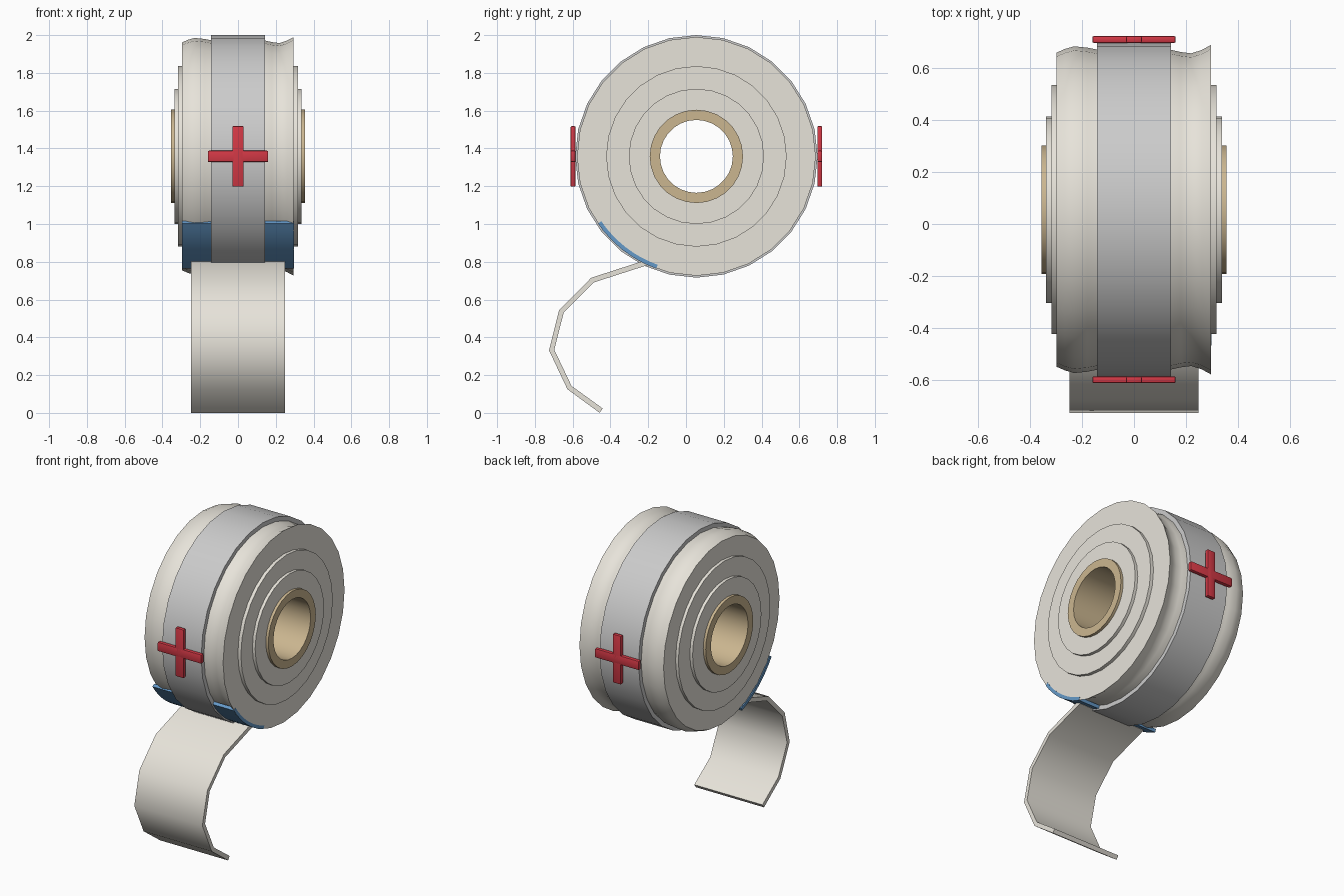
import bpy, bmesh, math

if "Cube" in bpy.data.objects:
    bpy.data.objects.remove(bpy.data.objects["Cube"])

CY, CZ = 0.055, 1.358          # axle of the roll (runs along x)
SIDES = 28


def material(name, rgb):
    m = bpy.data.materials.new(name)
    m.diffuse_color = (*rgb, 1)
    m.use_nodes = True
    m.node_tree.nodes["Principled BSDF"].inputs["Base Color"].default_value = m.diffuse_color
    return m


CREAM = material("cream_cloth", (0.80, 0.77, 0.70))
WHITE = material("white_wrap", (0.84, 0.83, 0.81))
TAN = material("cardboard", (0.60, 0.47, 0.28))
BLUE = material("blue_line", (0.13, 0.32, 0.58))
RED = material("red_mark", (0.65, 0.04, 0.06))


def finish(name, bm, mat, angle=35):
    bmesh.ops.recalc_face_normals(bm, faces=bm.faces)
    me = bpy.data.meshes.new(name)
    bm.to_mesh(me)
    bm.free()
    ob = bpy.data.objects.new(name, me)
    bpy.context.collection.objects.link(ob)
    me.materials.append(mat)
    bpy.ops.object.select_all(action='DESELECT')
    ob.select_set(True)
    bpy.context.view_layer.objects.active = ob
    bpy.ops.object.shade_smooth_by_angle(angle=math.radians(angle))
    return ob


def revolve(name, profile, mat):
    """Spin a closed (x, radius) profile around the axle."""
    bm = bmesh.new()
    rings = []
    for i in range(SIDES):
        a = 2 * math.pi * i / SIDES
        rings.append([bm.verts.new((x, CY + r * math.cos(a), CZ + r * math.sin(a)))
                      for x, r in profile])
    n = len(profile)
    for i in range(SIDES):
        a, b = rings[i], rings[(i + 1) % SIDES]
        for j in range(n):
            k = (j + 1) % n
            bm.faces.new((a[j], a[k], b[k], b[j]))
    return finish(name, bm, mat)


def tube(name, half, outer, inner, mat):
    return revolve(name, [(-half, inner), (-half, outer), (half, outer), (half, inner)], mat)


def strip(name, path, half, thick, mat):
    """Thick ribbon following a (y, z) centre line, extruded along x."""
    left, right = [], []
    last = len(path) - 1
    for i, (y, z) in enumerate(path):
        (y0, z0), (y1, z1) = path[max(i - 1, 0)], path[min(i + 1, last)]
        d = math.hypot(y1 - y0, z1 - z0)
        ny, nz = -(z1 - z0) / d * thick / 2, (y1 - y0) / d * thick / 2
        left.append((y + ny, z + nz))
        right.append((y - ny, z - nz))
    bm = bmesh.new()
    rows = [[bm.verts.new((x, y, z)) for x, (y, z) in
             ((-half, l), (half, l), (half, r), (-half, r))] for l, r in zip(left, right)]
    for a, b in zip(rows, rows[1:]):
        for j in range(4):
            k = (j + 1) % 4
            bm.faces.new((a[j], a[k], b[k], b[j]))
    bm.faces.new(rows[0])
    bm.faces.new(rows[-1])
    return finish(name, bm, mat, 45)


# Main roll with uneven, slightly flared cloth edges
revolve("cloth_roll", [(-0.297, 0.22), (-0.297, 0.603), (-0.265, 0.617), (-0.23, 0.627),
                       (-0.18, 0.622), (-0.14, 0.614), (0.14, 0.614), (0.18, 0.605),
                       (0.22, 0.600), (0.26, 0.613), (0.295, 0.632), (0.295, 0.22)], CREAM)

# Stepped inner windings, core and outer wrap
tube("outer_winding", 0.317, 0.478, 0.22, CREAM)
tube("inner_winding", 0.337, 0.358, 0.22, CREAM)
tube("core", 0.355, 0.247, 0.193, TAN)
tube("wrap_band", 0.142, 0.642, 0.60, WHITE)

# Blue line under the wrap where the loose end leaves the roll
arc = []
for i in range(9):
    a = math.radians(214.3 + 36 * i / 8)
    arc.append((CY + 0.62 * math.cos(a), CZ + 0.62 * math.sin(a)))
strip("blue_line", arc, 0.297, 0.021, BLUE)

# Loose hanging end
strip("loose_end", [(-0.21, 0.795), (-0.495, 0.703), (-0.66, 0.537), (-0.711, 0.332),
                    (-0.617, 0.134), (-0.449, 0.012)], 0.248, 0.028, CREAM)

# Crosses on the front and back of the wrap
for side, y in (("front", -0.598), ("back", 0.708)):
    for part, sx, sz in (("upright", 0.06, 0.32), ("bar", 0.32, 0.06)):
        bm = bmesh.new()
        bmesh.ops.create_cube(bm, size=1)
        bmesh.ops.scale(bm, vec=(sx, 0.026, sz), verts=bm.verts)
        bmesh.ops.bevel(bm, geom=bm.edges[:], offset=0.006, segments=2,
                        affect='EDGES', profile=0.5)
        bmesh.ops.translate(bm, vec=(0, y, CZ), verts=bm.verts)
        finish(f"{side}_cross_{part}", bm, RED)
